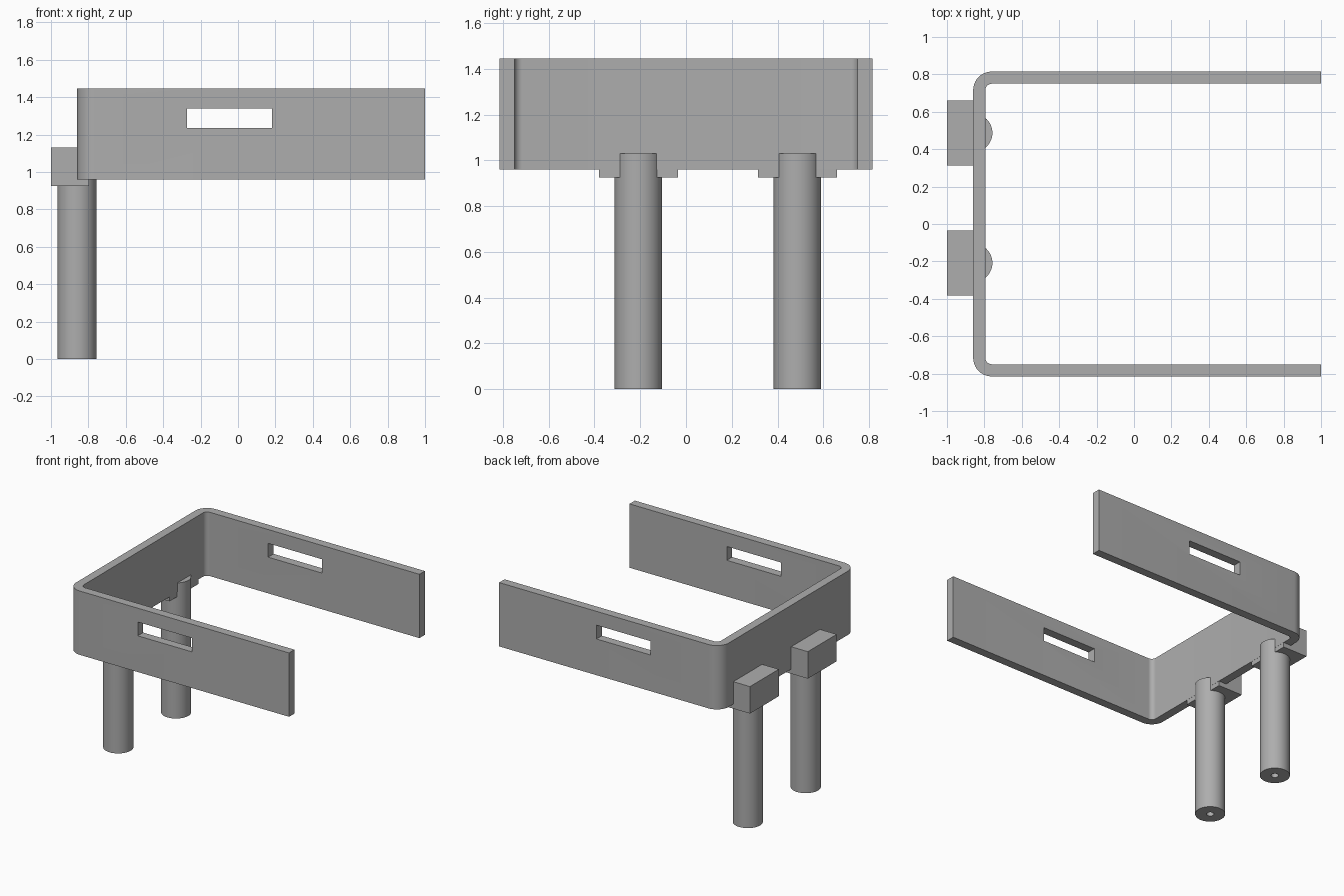
import bpy, bmesh
from math import pi, sin, cos

if "Cube" in bpy.data.objects:
    bpy.data.objects.remove(bpy.data.objects["Cube"], do_unlink=True)

GREY = (0.42, 0.42, 0.42, 1)
grey = bpy.data.materials.new("plain grey")
grey.use_nodes = True
grey.diffuse_color = GREY
grey.node_tree.nodes["Principled BSDF"].inputs["Base Color"].default_value = GREY


def prism(name, outline, z0, z1):
    """Extrude a flat outline from z0 up to z1."""
    bm = bmesh.new()
    base = bm.faces.new([bm.verts.new((x, y, z0)) for x, y in outline])
    top = bmesh.ops.extrude_face_region(bm, geom=[base])["geom"]
    bmesh.ops.translate(bm, vec=(0, 0, z1 - z0),
                        verts=[g for g in top if isinstance(g, bmesh.types.BMVert)])
    bmesh.ops.recalc_face_normals(bm, faces=bm.faces)
    mesh = bpy.data.meshes.new(name)
    bm.to_mesh(mesh)
    bm.free()
    mesh.materials.append(grey)
    obj = bpy.data.objects.new(name, mesh)
    bpy.context.collection.objects.link(obj)
    return obj


def rect(x0, x1, y0, y1):
    return [(x0, y0), (x1, y0), (x1, y1), (x0, y1)]


def arc(cx, cy, r, a0, a1, n):
    return [(cx + r * cos(a0 + (a1 - a0) * i / n),
             cy + r * sin(a0 + (a1 - a0) * i / n)) for i in range(n + 1)]


def select_only(obj):
    bpy.ops.object.select_all(action='DESELECT')
    obj.select_set(True)
    bpy.context.view_layer.objects.active = obj


def cut(obj, cutter):
    """Subtract the cutter for good and remove it."""
    cutter.hide_render = True
    mod = obj.modifiers.new("cut", 'BOOLEAN')
    mod.operation, mod.solver, mod.object = 'DIFFERENCE', 'EXACT', cutter
    select_only(obj)
    bpy.ops.object.modifier_apply(modifier=mod.name)
    bpy.data.objects.remove(cutter, do_unlink=True)


def smooth(obj):
    select_only(obj)
    bpy.ops.object.shade_smooth_by_angle(angle=0.5)


# U-shaped band with rounded corners, open towards +x
BACK, HALF, WALL, BOTTOM, TOP = -0.86, 0.815, 0.065, 0.96, 1.445
R_OUT, R_IN = 0.1, 0.035
cx, cy = BACK + R_OUT, HALF - R_OUT
outer = ([(1, HALF)] + arc(cx, cy, R_OUT, pi / 2, pi, 10)
         + arc(cx, -cy, R_OUT, pi, 1.5 * pi, 10) + [(1, -HALF)])
inner = ([(1, HALF - WALL)] + arc(cx, cy, R_IN, pi / 2, pi, 10)
         + arc(cx, -cy, R_IN, pi, 1.5 * pi, 10) + [(1, WALL - HALF)])
band = prism("band", outer + inner[::-1], BOTTOM, TOP)

# Slot through both arms
slot = prism("slot_cutter", rect(-0.272, 0.182, -1, 1), 1.235, 1.34)
cut(band, slot)
smooth(band)

# Mounting blocks and bored round legs
for side, y in (("front", -0.208), ("back", 0.487)):
    prism(side + "_block", rect(-1, -0.796, y - 0.173, y + 0.173), 0.925, 1.13)
    leg = prism(side + "_leg", arc(-0.861, y, 0.104, 0, 2 * pi, 48)[:-1], 0, 1.03)
    bore = prism("bore_cutter", arc(-0.861, y, 0.026, 0, 2 * pi, 24)[:-1], -0.1, 0.5)
    cut(leg, bore)
    smooth(leg)
